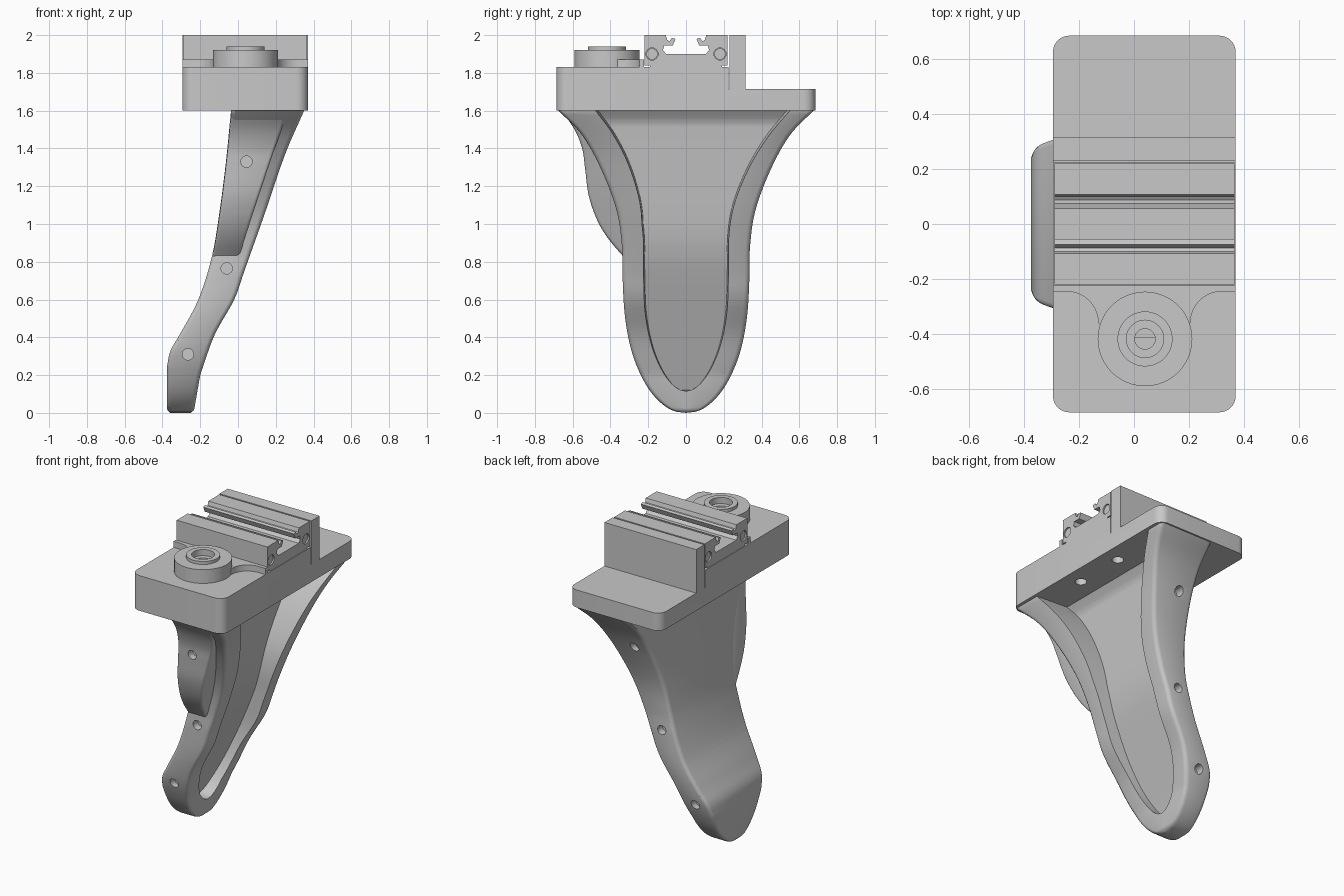
import bpy, bmesh, math
from mathutils import Vector

cube = bpy.data.objects.get("Cube")
if cube:
    bpy.data.objects.remove(cube, do_unlink=True)

grey = bpy.data.materials.new("machined_grey")
grey.use_nodes = True
COLOUR = (0.58, 0.58, 0.58, 1)
grey.diffuse_color = COLOUR
grey.node_tree.nodes["Principled BSDF"].inputs["Base Color"].default_value = COLOUR


def finish(name, bm):
    bmesh.ops.recalc_face_normals(bm, faces=bm.faces)
    mesh = bpy.data.meshes.new(name)
    bm.to_mesh(mesh)
    bm.free()
    mesh.materials.append(grey)
    obj = bpy.data.objects.new(name, mesh)
    bpy.context.collection.objects.link(obj)
    return obj


def prism(name, pts, axis, lo, hi):
    """Extrude a 2D outline along an axis; outline uses the other two axes."""
    place = {"x": lambda p, t: (t, p[0], p[1]),
             "y": lambda p, t: (p[0], t, p[1]),
             "z": lambda p, t: (p[0], p[1], t)}[axis]
    bm = bmesh.new()
    face = bm.faces.new([bm.verts.new(place(p, lo)) for p in pts])
    side = bmesh.ops.extrude_face_region(bm, geom=[face])["geom"]
    shift = Vector(place((0, 0), hi - lo))
    bmesh.ops.translate(bm, vec=shift, verts=[v for v in side if isinstance(v, bmesh.types.BMVert)])
    return finish(name, bm)


def loft(name, sections):
    """Skin closed sections and cap the last one."""
    bm = bmesh.new()
    rows = [[bm.verts.new(p) for p in section] for section in sections]
    for low, high in zip(rows, rows[1:]):
        for i in range(len(low)):
            bm.faces.new((low[i - 1], low[i], high[i], high[i - 1]))
    bm.faces.new(rows[-1])
    bmesh.ops.remove_doubles(bm, verts=bm.verts, dist=0.0001)
    return finish(name, bm)


def disc(cx, cy, r, n=24):
    return [(cx + r * math.cos(2 * math.pi * i / n), cy + r * math.sin(2 * math.pi * i / n))
            for i in range(n)]


def smooth(pts, n=6):
    """Catmull-Rom curve through the points."""
    v = [Vector(p) for p in pts]
    v = [2 * v[0] - v[1]] + v + [2 * v[-1] - v[-2]]
    out = []
    for a, b, c, d in zip(v, v[1:], v[2:], v[3:]):
        for i in range(n):
            t = i / n
            out.append(0.5 * (2 * b + (c - a) * t + (2 * a - 5 * b + 4 * c - d) * t * t
                              + (3 * b - a - 3 * c + d) * t ** 3))
    return [tuple(p) for p in out] + [tuple(pts[-1])]


def at_height(curve, z):
    """First coordinate of a (value, z) curve at a height, clamped at its ends."""
    if z <= curve[0][1]:
        return curve[0][0]
    for (a, za), (b, zb) in zip(curve, curve[1:]):
        if z <= zb:
            return a + (b - a) * (z - za) / (zb - za)
    return curve[-1][0]


def mirrored(half):
    return [(-y, z) for y, z in reversed(half) if y > 0] + half


def half_curve(half):
    """Smooth half outline that leaves the centre line at a right angle."""
    full = smooth(mirrored(half))
    return full[len(full) // 2:]


def apply(obj, mod):
    bpy.ops.object.select_all(action="DESELECT")
    bpy.context.view_layer.objects.active = obj
    obj.select_set(True)
    bpy.ops.object.modifier_apply(modifier=mod.name)


def boolean(obj, tool, operation):
    mod = obj.modifiers.new("cut", "BOOLEAN")
    mod.operation, mod.object, mod.solver = operation, tool, "EXACT"
    apply(obj, mod)
    bpy.data.objects.remove(tool, do_unlink=True)


# Side curves of the leg, as (x, z)
outer = [(-0.375, 0.0)] + smooth([(-0.375, 0.25), (-0.357, 0.33), (-0.3, 0.43), (-0.21, 0.6),
                                  (-0.14, 0.82), (-0.1, 1.05), (-0.065, 1.32), (-0.037, 1.6)])
rim = [(-0.235, 0.0)] + smooth([(-0.2, 0.2), (-0.125, 0.41), (-0.02, 0.6), (0.035, 0.755),
                                (0.14, 1.05), (0.248, 1.365), (0.35, 1.6)])
floor = smooth([(-0.3, 0.11), (-0.18, 0.42), (-0.06, 0.72), (-0.012, 0.86), (0.018, 1.0),
                (0.052, 1.25), (0.085, 1.5), (0.097, 1.55), (0.13, 1.6)])

# Half widths of the leg and of its recess, as (y, z)
width = half_curve([(0, 0), (0.1, 0.028), (0.2, 0.13), (0.28, 0.3), (0.322, 0.5), (0.336, 0.72),
                    (0.339, 0.88), (0.367, 1.07), (0.447, 1.285), (0.55, 1.47), (0.675, 1.6)])
inner = half_curve([(0, 0.115), (0.09, 0.17), (0.17, 0.32), (0.215, 0.52), (0.225, 0.75),
                    (0.228, 0.95), (0.26, 1.12), (0.34, 1.31), (0.44, 1.47), (0.55, 1.6)])


def leg_section(z):
    """C-shaped horizontal section with rounded outer corners."""
    cut = max(0, 0.015 - z)
    xo, xr = at_height(outer, z) + cut, at_height(rim, z) - cut
    w, wi = at_height(width, z), max(0, at_height(inner, z))
    xf = at_height(floor, z) if wi > 0 else xr
    r = min(0.025, w * 0.4)
    turn = [math.radians(a) for a in (0, 30, 60, 90)]
    half = [(xo + r - r * math.cos(a), w - r + r * math.sin(a)) for a in turn]
    half += [(xr - r + r * math.sin(a), w - r + r * math.cos(a)) for a in turn]
    front = wi - 0.12 * max(0, z - 1)
    return ([(x, y, z) for x, y in half] + [(xr, wi, z), (xf, wi * 0.97, z)]
            + [(xf, -front * 0.97, z), (xr, -front, z)] + [(x, -y, z) for x, y in reversed(half)])


# Leg lofted through its sections
heights = [0.0]
for z in sorted(p[1] for p in width + inner + outer):
    if z - heights[-1] > 0.004:
        heights.append(z)
leg = loft("leg", [leg_section(z) for z in heights + [1.64]])

# Ear thickening the front side of the leg
ear_edge = smooth([(-0.66, 1.6), (-0.59, 1.5), (-0.55, 1.4), (-0.535, 1.3), (-0.515, 1.15),
                   (-0.47, 1.02), (-0.41, 0.92), (-0.325, 0.82)])
ear_root = smooth([(-0.285, 0.82), (-0.29, 0.95), (-0.33, 1.13), (-0.4, 1.3), (-0.5, 1.47), (-0.6, 1.6)])
ear = prism("leg_ear", [(-0.66, 1.64)] + ear_edge + ear_root + [(-0.6, 1.64)], "x", -0.6, 0.6)
ear_side = [(x + 0.002, z) for x, z in outer if z > 0.6] + [(-0.03, 1.64)]
boolean(ear, prism("ear_profile", ear_side + [(0.28, 1.64), (0.265, 1.6), (0.17, 1.33), (0.08, 1.06),
                                              (0.01, 0.84), (-0.06, 0.6)], "y", -1, 1), "INTERSECT")
soften = ear.modifiers.new("round", "BEVEL")
soften.width, soften.segments, soften.use_clamp_overlap = 0.015, 3, False
soften.limit_method, soften.angle_limit = "ANGLE", math.radians(50)
apply(ear, soften)

# Cross holes in both edges of the leg
for x, z, front, back in ((0.045, 1.33, 0.54, 0.465), (-0.06, 0.765, 0.336, 0.336),
                          (-0.265, 0.31, 0.283, 0.283)):
    for y in (-front, back):
        target = ear if y < -0.5 else leg
        boolean(target, prism("hole", disc(x, z, 0.03), "y", y - 0.05, y + 0.05), "DIFFERENCE")

# Base plate with stepped end and upright fence
plate = prism("base_plate", [(-0.685, 1.6), (0.685, 1.6), (0.685, 1.715), (0.315, 1.715), (0.315, 2),
                             (0.23, 2), (0.23, 1.715), (0.224, 1.715), (0.224, 1.83), (-0.685, 1.83)],
              "x", -0.295, 0.37)
bm = bmesh.new()
bm.from_mesh(plate.data)
corners = [e for e in bm.edges if all(abs(v.co.y) > 0.68 for v in e.verts)
           and abs(e.verts[0].co.z - e.verts[1].co.z) > 0.05]
bmesh.ops.bevel(bm, geom=corners, offset=0.06, segments=8, profile=0.5, affect="EDGES")
bm.to_mesh(plate.data)
bm.free()
for y in (-0.18, 0.16):
    boolean(plate, prism("hole", disc(0.26, y, 0.035), "z", 1.55, 1.67), "DIFFERENCE")

# Round boss with stepped bore
steps = [(0.172, 1.825), (0.172, 1.92), (0.1, 1.92), (0.1, 1.94), (0.068, 1.94), (0.068, 1.9),
         (0.037, 1.9), (0.037, 1.86)]
boss = loft("boss", [[(x, y, z) for x, y in disc(0.04, -0.418, r, 48)] for r, z in steps])

# Low web blending the boss into the rail seat
arc = [(0.32 - 0.115 * math.sin(a), -0.36 + 0.115 * math.cos(a))
       for a in [math.radians(9 * i) for i in range(11)]]
left_arc = [(0.075 - x, y) for x, y in reversed(arc)]
web = prism("boss_web", [(-0.295, -0.222), (0.37, -0.222), (0.37, -0.245)] + arc
            + [(0.16, -0.415), (-0.08, -0.415)] + left_arc + [(-0.295, -0.245)], "z", 1.825, 1.87)

# Slotted rail with lips, extruded along x
lip = [(0.05, 1.9), (0.105, 1.9), (0.122, 1.92), (0.115, 1.945), (0.07, 1.945), (0.055, 1.98),
       (0.075, 1.985), (0.087, 1.967), (0.1, 1.975), (0.107, 2), (0.22, 2), (0.22, 1.84),
       (0.19, 1.84), (0.19, 1.828)]
rail = prism("slotted_rail", mirrored(lip), "x", -0.29, 0.366)
for x in (-0.29, 0.366):
    inward = -1 if x > 0 else 1
    for y in (-0.18, 0.18):
        boolean(rail, prism("hole", disc(y, 1.9, 0.032), "x", x - 0.02, x + 0.02), "DIFFERENCE")
        prism("rail_screw", disc(y, 1.9, 0.03), "x", x + 0.008 * inward, x + 0.021 * inward)

# Soft shading with crisp edges
bpy.ops.object.select_all(action="DESELECT")
for obj in (leg, ear, plate, boss, web):
    obj.select_set(True)
bpy.context.view_layer.objects.active = leg
bpy.ops.object.shade_smooth_by_angle(angle=math.radians(35))
